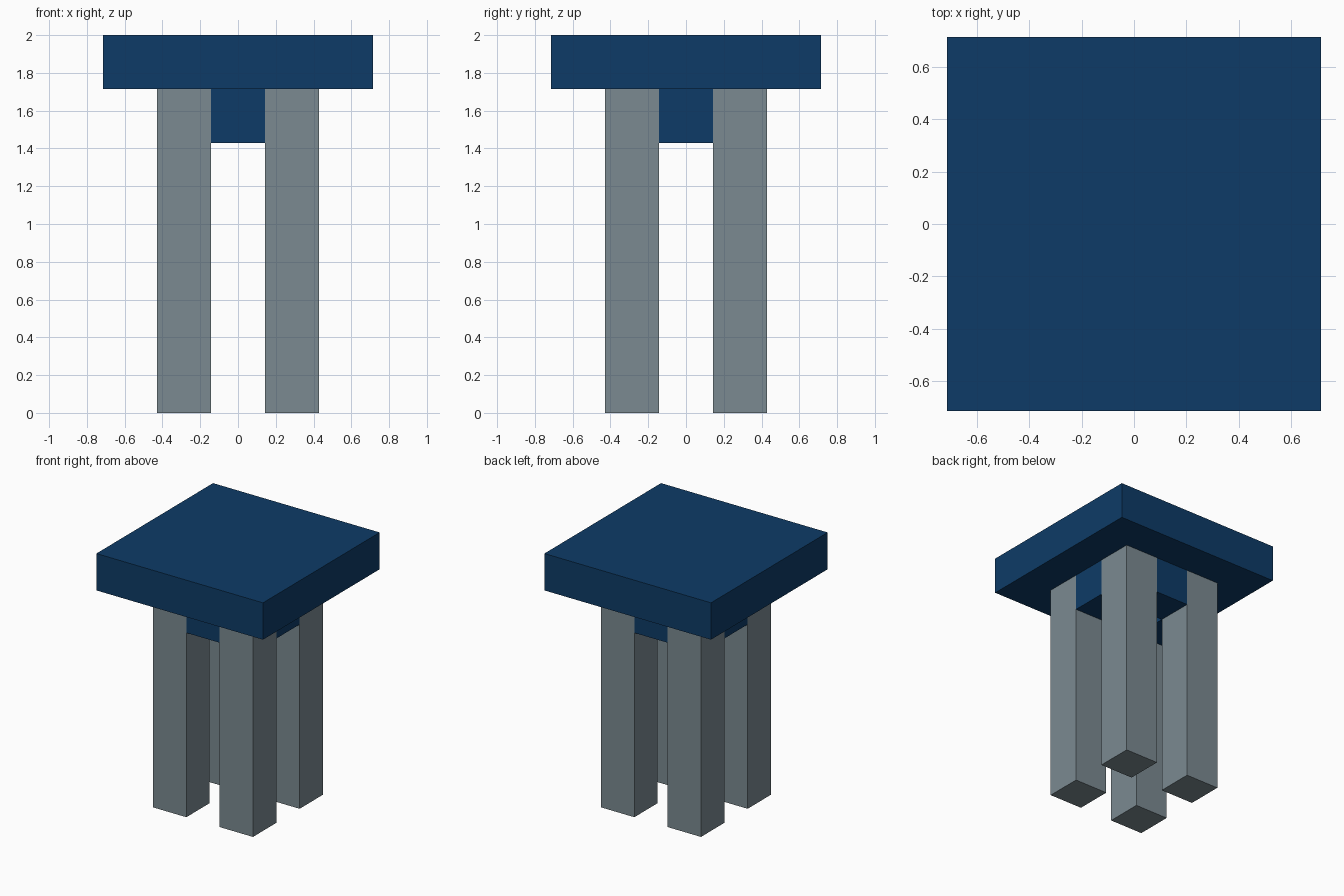
import bpy
import math

cube = bpy.data.objects.get("Cube")
if cube:
    bpy.data.objects.remove(cube, do_unlink=True)

U = 2 / 7  # building unit: the stool is 5 x 5 x 7 units


def srgb(r, g, b):
    def lin(c):
        c /= 255
        return c / 12.92 if c <= 0.04045 else ((c + 0.055) / 1.055) ** 2.4
    return (lin(r), lin(g), lin(b), 1.0)


def material(name, colour):
    m = bpy.data.materials.new(name)
    m.use_nodes = True
    m.diffuse_color = colour
    node = next(n for n in m.node_tree.nodes if n.type == 'BSDF_PRINCIPLED')
    node.inputs["Base Color"].default_value = colour
    return m


def box(name, centre, size, mat):
    """Box given in building units."""
    bpy.ops.mesh.primitive_cube_add(size=1, location=[c * U for c in centre])
    ob = bpy.context.object
    ob.name = ob.data.name = name
    ob.scale = [s * U for s in size]
    bpy.ops.object.transform_apply(location=False, rotation=False, scale=True)
    ob.data.materials.append(mat)
    return ob


blue = material("navy blue", srgb(13, 59, 103))
grey = material("slate grey", srgb(123, 138, 145))

# Square seat slab
box("seat", (0, 0, 6.5), (5, 5, 1), blue)

# Four square legs
for y, depth in ((-1, "front"), (1, "back")):
    for x, side in ((-1, "right"), (1, "left")):
        box(f"{depth}_{side}_leg", (x, y, 3), (1, 1, 6), grey)

# Blocks joining neighbouring legs under the seat, flush with their outer faces
for i, side in enumerate(("front", "left", "back", "right")):
    a = math.radians(90 * i - 90)
    box(f"{side}_apron", (round(math.cos(a)), round(math.sin(a)), 5.5), (1, 1, 1), blue)
